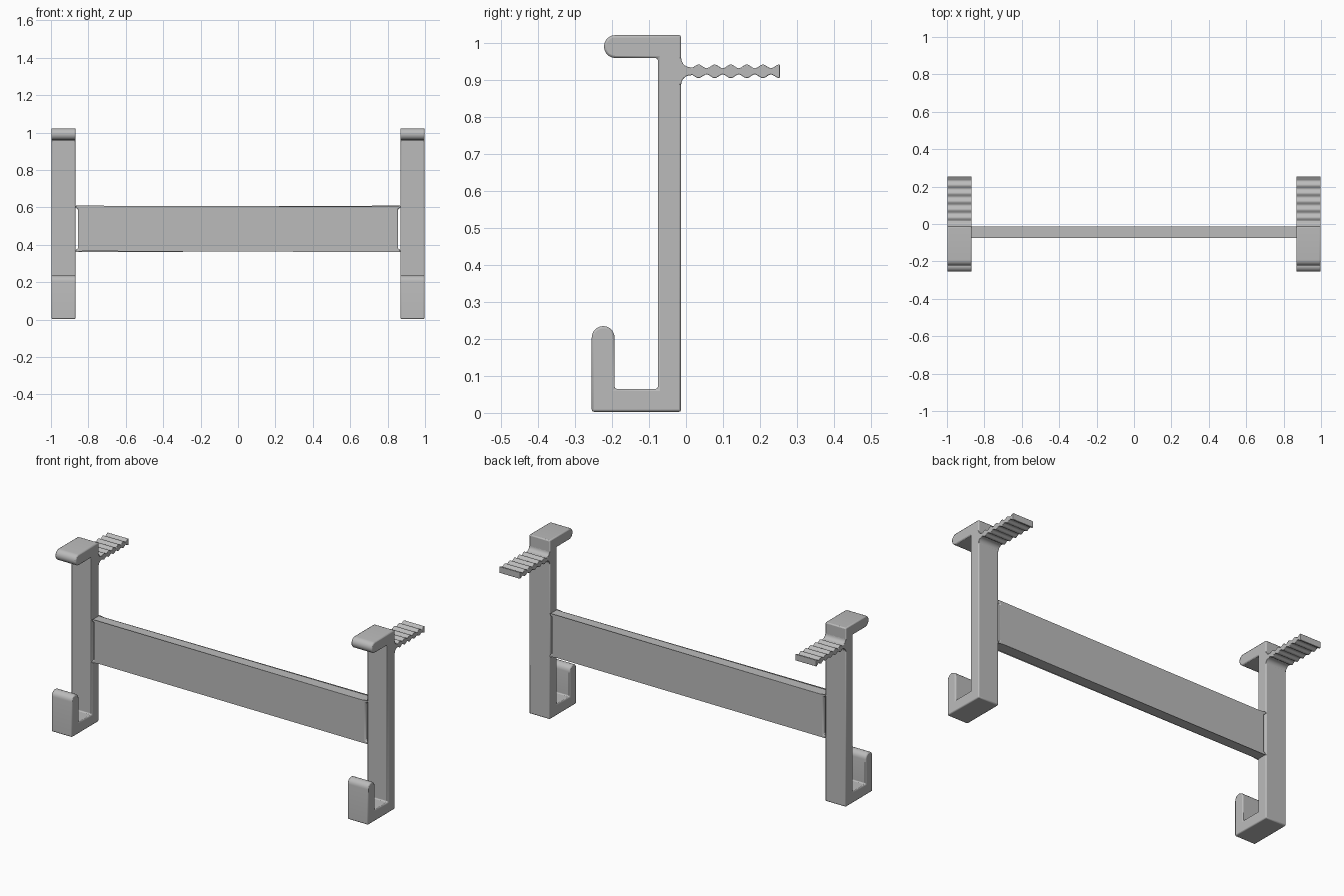
import bpy
import bmesh
from math import sin, cos, pi, radians
from mathutils import Vector

cube = bpy.data.objects.get("Cube")
if cube:
    bpy.data.objects.remove(cube)

grey = bpy.data.materials.new("grey_plastic")
grey.use_nodes = True
grey.diffuse_color = (0.5, 0.5, 0.5, 1)
grey.node_tree.nodes["Principled BSDF"].inputs["Base Color"].default_value = (0.5, 0.5, 0.5, 1)

BACK, FRONT = -0.013, -0.076      # post faces in y
BASE, TOP = 0.003, 1.022          # post ends in z
THICK = 0.062                     # hook thickness
INNER, OUTER = 0.868, 0.998       # post sides in x


def arc(u, v, r, start, end, steps=10):
    """Points on an arc, angles in degrees."""
    angles = [radians(start + (end - start) * i / steps) for i in range(steps + 1)]
    return [(u + r * cos(a), v + r * sin(a)) for a in angles]


def extrude_profile(name, points, to_3d, offset, bevel):
    """Fill an outline, extrude it and soften its edges."""
    bm = bmesh.new()
    face = bm.faces.new([bm.verts.new(to_3d(u, v)) for u, v in points])
    result = bmesh.ops.extrude_face_region(bm, geom=[face])
    verts = [g for g in result["geom"] if isinstance(g, bmesh.types.BMVert)]
    bmesh.ops.translate(bm, verts=verts, vec=Vector(offset))
    bmesh.ops.recalc_face_normals(bm, faces=bm.faces)
    mesh = bpy.data.meshes.new(name)
    bm.to_mesh(mesh)
    bm.free()
    mesh.materials.append(grey)
    obj = bpy.data.objects.new(name, mesh)
    bpy.context.collection.objects.link(obj)
    mod = obj.modifiers.new("soft_edges", "BEVEL")
    mod.width = bevel
    mod.segments = 2
    mod.limit_method = "ANGLE"
    mod.angle_limit = radians(40)
    mod.use_clamp_overlap = False
    bpy.ops.object.select_all(action="DESELECT")
    obj.select_set(True)
    bpy.context.view_layer.objects.active = obj
    bpy.ops.object.shade_smooth_by_angle(angle=radians(35))
    return obj


# Post with lower J hook and upper hook, drawn in y and z
r = THICK / 2
hook_front = -0.255
post = [(BACK, BASE), (BACK, TOP)]
post += arc(-0.222 + r, TOP - r, r, 90, 270)
post += [(FRONT, TOP - THICK), (FRONT, BASE + THICK), (hook_front + THICK, BASE + THICK)]
post += arc(hook_front + r, 0.235 - r, r, 0, 180)
post += [(hook_front, BASE)]

# Ribbed tongue: flared root, then mirrored waves above and below
MID, ROOT, TIP, PITCH = 0.924, 0.012, 0.254, 0.0435
upper = [(BACK - 0.02, 0.036)] + [(BACK + 0.025 - 0.025 * cos(a), 0.036 - 0.025 * sin(a))
                                  for a in (i * pi / 16 for i in range(9))]
steps = 48
for i in range(1, steps + 1):
    y = ROOT + (TIP - ROOT) * i / steps
    upper.append((y, 0.0135 + 0.005 * cos(2 * pi * (y - 0.034) / PITCH)))
tongue = [(y, MID + h) for y, h in upper] + [(y, MID - h) for y, h in reversed(upper)]

for side, x in (("left", INNER), ("right", -OUTER)):
    def side_plane(u, v):
        return (x, u, v)
    width = (OUTER - INNER, 0, 0)
    extrude_profile(side + "_hook_post", post, side_plane, width, 0.006)
    extrude_profile(side + "_ribbed_tongue", tongue, side_plane, width, 0.002)

# Cross bar with small fillets where it meets the posts
LOW, HIGH, F = 0.378, 0.592, 0.012
corner = [(INNER + 0.02, HIGH + F), (INNER, HIGH + F)]
corner += arc(INNER - F, HIGH + F, F, 0, -90, 4)[1:]
half = corner + [(x, LOW + HIGH - z) for x, z in reversed(corner)]
bar = half + [(-x, z) for x, z in reversed(half)]
extrude_profile("cross_bar", bar, lambda u, v: (u, FRONT + 0.0003, v),
                (0, BACK - FRONT - 0.0006, 0), 0.005)
